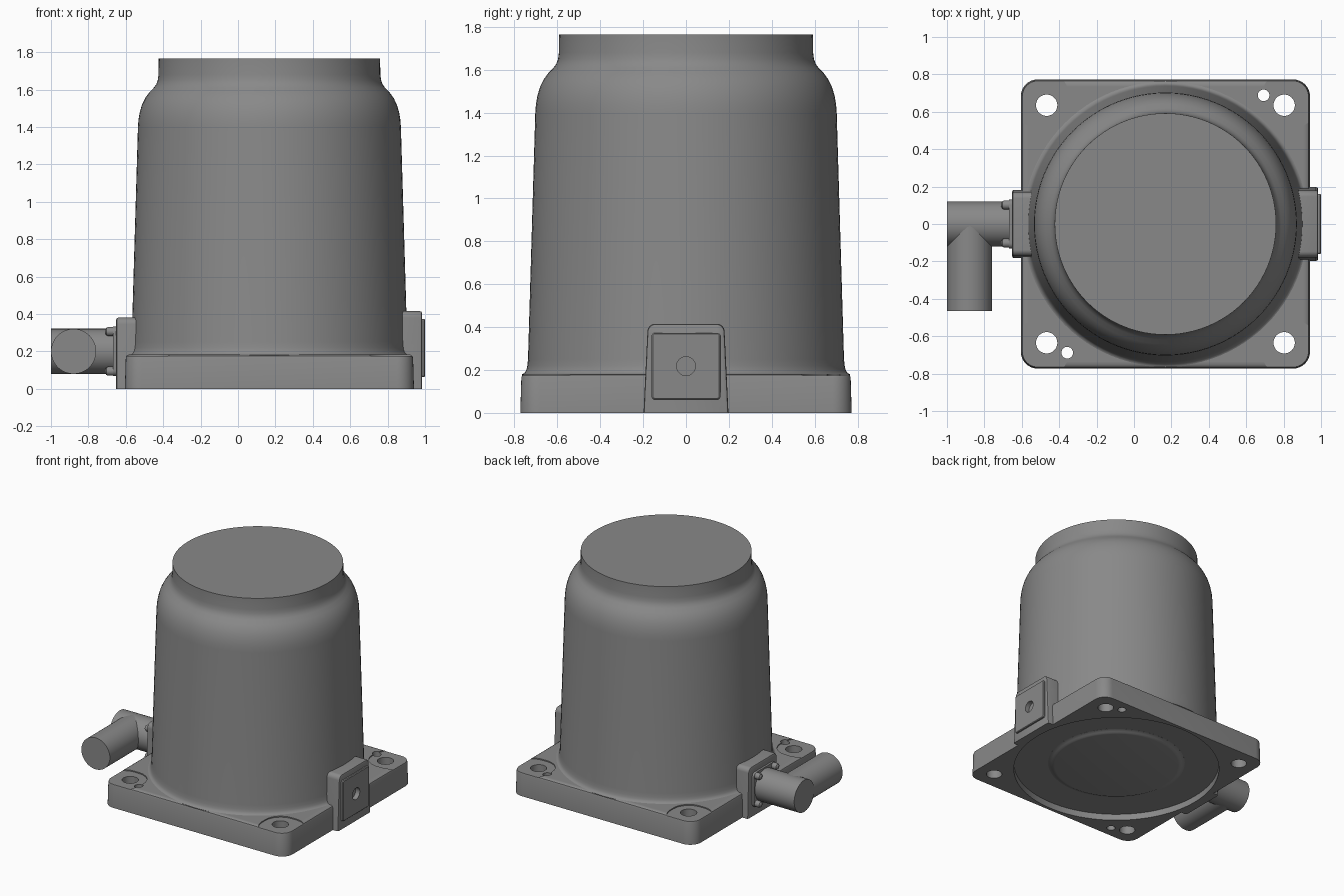
import bpy, bmesh, math
from mathutils import Vector

if "Cube" in bpy.data.objects:
    bpy.data.objects.remove(bpy.data.objects["Cube"])

CX = 0.168  # housing centre in x

GREY = bpy.data.materials.new("dark_grey")
GREY.diffuse_color = (0.25, 0.25, 0.25, 1)
GREY.use_nodes = True
GREY.node_tree.nodes["Principled BSDF"].inputs["Base Color"].default_value = GREY.diffuse_color


def rrect(w, h, rt, rb=None, n=8):
    """Rounded rectangle outline (half sizes), separate top and bottom corner radii."""
    rb = rt if rb is None else rb
    pts = []
    for k, (sx, sy) in enumerate([(1, 1), (-1, 1), (-1, -1), (1, -1)]):
        r = rt if sy > 0 else rb
        for i in range(n + 1):
            a = math.pi / 2 * (k + i / n)
            pts.append((sx * (w - r) + r * math.cos(a), sy * (h - r) + r * math.sin(a)))
    return pts


def circle(r, n=48):
    return [(r * math.cos(2 * math.pi * i / n), r * math.sin(2 * math.pi * i / n)) for i in range(n)]


AXES = {"x": lambda u, v, d: (d, u, v), "y": lambda u, v, d: (v, d, u), "z": lambda u, v, d: (u, v, d)}


def loft(name, rings, axis="z", at=(0, 0, 0)):
    """Skin a capped solid through (outline, distance) rings along an axis."""
    n = len(rings[0][0])
    verts = [Vector(AXES[axis](u, v, d)) + Vector(at) for pts, d in rings for u, v in pts]
    faces = [list(range(n))[::-1], list(range(len(verts) - n, len(verts)))]
    for k in range(len(rings) - 1):
        for i in range(n):
            j = (i + 1) % n
            faces.append([k * n + i, k * n + j, (k + 1) * n + j, (k + 1) * n + i])
    me = bpy.data.meshes.new(name)
    me.from_pydata(verts, [], faces)
    me.validate()
    me.materials.append(GREY)
    ob = bpy.data.objects.new(name, me)
    bpy.context.collection.objects.link(ob)
    # weld the doubled points left by sharp corners
    bm = bmesh.new()
    bm.from_mesh(me)
    bmesh.ops.remove_doubles(bm, verts=bm.verts, dist=1e-5)
    bmesh.ops.recalc_face_normals(bm, faces=bm.faces)
    bm.to_mesh(me)
    bm.free()
    return ob


def cylinder(name, r, d0, d1, axis="z", at=(0, 0, 0), n=48):
    return loft(name, [(circle(r, n), d0), (circle(r, n), d1)], axis, at)


def cut(ob, cutter):
    bpy.context.view_layer.objects.active = ob
    m = ob.modifiers.new("cut", "BOOLEAN")
    m.operation, m.solver, m.object = "DIFFERENCE", "EXACT", cutter
    bpy.ops.object.modifier_apply(modifier=m.name)


def remove(ob):
    bpy.data.objects.remove(ob, do_unlink=True)


# Square base plate with slight draft and a rounded top edge
plate = loft("base_plate", [(rrect(0.773, 0.773, 0.09), 0), (rrect(0.768, 0.768, 0.085), 0.165),
                            (rrect(0.764, 0.764, 0.081), 0.176), (rrect(0.753, 0.753, 0.07), 0.182)],
             at=(CX, 0, 0))

# Corner pockets, bolt holes and dowel holes
cutters = []
for sx in (-1, 1):
    for sy in (-1, 1):
        cutters.append(loft("pocket_cutter", [(rrect(0.15, 0.15, 0.13), 0.174), (rrect(0.15, 0.15, 0.13), 0.3)],
                            at=(CX + sx * 0.665, sy * 0.665, 0)))
        cutters.append(cylinder("hole_cutter", 0.057, -0.1, 0.3, at=(CX + sx * 0.635, sy * 0.635, 0)))
for s in (-1, 1):
    cutters.append(cylinder("dowel_cutter", 0.031, -0.1, 0.3, at=(CX + s * 0.525, s * 0.688, 0)))
for c in cutters:
    cut(plate, c)
    remove(c)

# Tapered round housing with base fillet, shoulder and neck
profile = [(0.74, 0.11), (0.766, 0.1805), (0.759, 0.183), (0.750, 0.190), (0.744, 0.202), (0.740, 0.22),
           (0.737, 0.25), (0.703, 1.40), (0.700, 1.44), (0.693, 1.48), (0.681, 1.52), (0.664, 1.555),
           (0.642, 1.585), (0.618, 1.61), (0.605, 1.628), (0.597, 1.65), (0.593, 1.68), (0.592, 1.765)]
loft("housing", [(circle(r, 96), z) for r, z in profile], at=(CX, 0, 0))


def boss(name, side, x0, x1, w, h, taper):
    """Side block: rounded top corners, narrowing upwards, softened outer edge."""
    def ring(inset):
        pts = rrect(w - inset, h / 2 - inset / 2, 0.035, 0.0)
        return [(u * (1 - taper * (v / h + 0.5)), v + h / 2 - inset / 2) for u, v in pts]
    return loft(name, [(ring(0), side * x0), (ring(0), side * (x1 - 0.012)),
                       (ring(0.003), side * (x1 - 0.004)), (ring(0.012), side * x1)], "x")


# Left and right side blocks, with a drilled pad on the right one
left = boss("left_block", -1, 0.53, 0.652, 0.183, 0.38, 0.07)
right = boss("right_block", 1, 0.86, 0.985, 0.198, 0.415, 0.1)
pad = loft("right_pad", [(rrect(0.16, 0.155, 0.012), 0.975), (rrect(0.16, 0.155, 0.012), 0.995),
                         (rrect(0.155, 0.15, 0.01), 1.0)], "x", (0, 0, 0.218))
drill = cylinder("drill", 0.044, 0.965, 1.1, "x", (0, 0, 0.218), 32)
cut(right, drill)
cut(pad, drill)
remove(drill)

# Round recess under the plate and blocks, with a softly raised centre disc
recess = cylinder("recess_cutter", 0.75, -0.1, 0.05, at=(CX, 0, 0), n=96)
for ob in (plate, left, right):
    cut(ob, recess)
remove(recess)
loft("underside_disc", [(circle(0.50, 96), 0.06), (circle(0.50, 96), 0.0495), (circle(0.488, 96), 0.047),
                        (circle(0.476, 96), 0.041), (circle(0.464, 96), 0.035), (circle(0.452, 96), 0.0325)],
     at=(CX, 0, 0))

# Connector flange, four screws and the elbow made of two pipes
loft("connector_flange", [(rrect(0.132, 0.132, 0.03), -0.64), (rrect(0.132, 0.132, 0.03), -0.668)],
     "x", (0, 0, 0.2))
for sy in (-1, 1):
    for sz in (-1, 1):
        loft("flange_screw", [(circle(0.024, 20), -0.65), (circle(0.024, 20), -0.695),
                              (circle(0.02, 20), -0.704), (circle(0.01, 20), -0.71)],
             "x", (0, sy * 0.102, 0.2 + sz * 0.106))
cylinder("connector_pipe", 0.121, -1.0, -0.64, "x", (0, 0, 0.2))
cylinder("outlet_pipe", 0.1205, -0.465, 0.0, "y", (-0.879, 0, 0.2))

# Smooth shading with sharp edges kept
bpy.ops.object.select_all(action="SELECT")
bpy.context.view_layer.objects.active = plate
bpy.ops.object.shade_smooth_by_angle(angle=math.radians(30))
